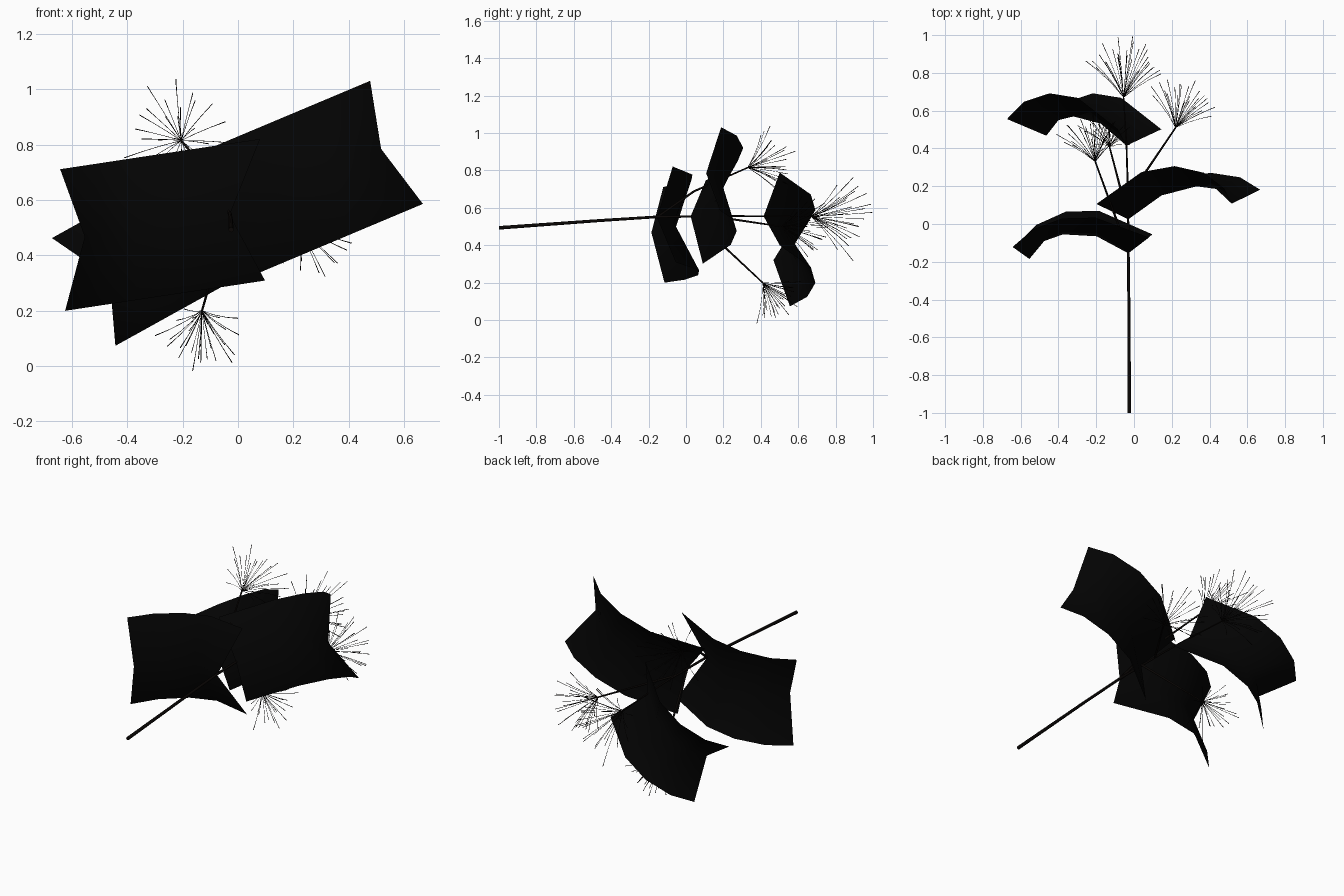
import bpy, math, random
from mathutils import Vector

random.seed(4)
cube = bpy.data.objects.get("Cube")
if cube:
    bpy.data.objects.remove(cube, do_unlink=True)


def material(name, rgb):
    m = bpy.data.materials.new(name)
    m.use_nodes = True
    m.diffuse_color = (*rgb, 1)
    bsdf = m.node_tree.nodes["Principled BSDF"]
    bsdf.inputs["Base Color"].default_value = (*rgb, 1)
    return m


leaf_black = material("leaf_black", (0.001, 0.001, 0.001))
stem_black = material("stem_black", (0.003, 0.002, 0.0015))


def tubes(name, paths, radius, sides=0):
    """Thin round strands; each path point is (position, relative thickness)."""
    curve = bpy.data.curves.new(name, "CURVE")
    curve.dimensions = "3D"
    curve.bevel_depth = radius
    curve.bevel_resolution = sides
    curve.use_fill_caps = True
    for path in paths:
        spline = curve.splines.new("POLY")
        spline.points.add(len(path) - 1)
        for point, (co, thick) in zip(spline.points, path):
            point.co = (*co, 1)
            point.radius = thick
    curve.materials.append(stem_black)
    obj = bpy.data.objects.new(name, curve)
    bpy.context.collection.objects.link(obj)
    bpy.ops.object.select_all(action="DESELECT")
    obj.select_set(True)
    bpy.context.view_layer.objects.active = obj
    bpy.ops.object.convert(target="MESH")


# Leaf profiles along the length: (distance, bow toward the back)
MIDRIB = [(0, 0), (.17, .09), (.35, .1), (.45, .065), (.53, -.03)]
EDGE = [(0, .1), (.17, .225), (.35, .22), (.51, .15), (.62, .04)]


def leaf(name, base, angle, lean, half_width, heel, stretch, slope, bow):
    """Folded, arched sheet: grows along angle, its width runs along lean.
    stretch is (midrib, edges); bow is (lower, midrib, upper)."""
    angle, lean = math.radians(angle), math.radians(lean)
    along = Vector((math.cos(angle), 0, math.sin(angle)))
    across = Vector((math.cos(lean), 0, math.sin(lean)))
    verts = []
    for mid, edge in zip(MIDRIB, EDGE):
        for side, (u, w) in ((-1, edge), (0, mid), (1, edge)):
            u *= stretch[abs(side)]
            if side and mid[0] == 0:
                u = -heel  # base corners reach past the stem
            depth = Vector((0, w * bow[side + 1] + slope * u, 0))
            verts.append(Vector(base) + along * u + across * side * half_width + depth)
    faces = [(r * 3 + c, r * 3 + c + 1, r * 3 + c + 4, r * 3 + c + 3)
             for r in range(len(MIDRIB) - 1) for c in range(2)]
    mesh = bpy.data.meshes.new(name)
    mesh.from_pydata(verts, [], faces)
    mesh.materials.append(leaf_black)
    mesh.shade_smooth()
    obj = bpy.data.objects.new(name, mesh)
    bpy.context.collection.objects.link(obj)


leaf("front_leaf", (-.03, -.155, .547), 188.6, 92, .256, .12,
     (1, .985), 0, (1, 1, .84))
leaf("middle_leaf", (-.03, .025, .555), 22.8, 113.2, .242, .08,
     (1.12, 1.055), .19, (.8, 1, .96))
leaf("back_leaf", (-.04, .415, .555), 209, 120.5, .226, .08,
     (.915, .955), .17, (1, 1, 1))


def tuft(name, centre, axis, length, spread, count):
    """Spray of fine filaments fanning out around an axis."""
    centre, axis = Vector(centre), Vector(axis).normalized()
    side = axis.orthogonal().normalized()
    other = axis.cross(side)
    paths = []
    for i in range(count):
        turn = i * math.pi * (3 - math.sqrt(5))
        tilt = math.radians(spread) * math.sqrt((i + .3) / count)
        reach = length * random.uniform(.68, 1) if i else length
        radial = side * math.cos(turn) + other * math.sin(turn)
        path = []
        for t in (0, .35, .7, 1):
            bend = tilt * (.85 + .15 * t)
            direction = axis * math.cos(bend) + radial * math.sin(bend)
            path.append((centre + direction * reach * t, .8 if t < .9 else 1.4))
        paths.append(path)
    tubes(name, paths, .0013)


# Main stem
stem = [((-.025, -1, .493), 1.2), ((-.027, -.46, .532), 1),
        ((-.03, -.15, .552), .9), ((-.033, .2, .556), .65),
        ((-.04, .42, .555), .55), ((-.055, .67, .553), .4)]
tubes("main_stem", [stem], .008, 2)

# Side stalks and filament tufts: start, tip, axis, length, spread
SPRAYS = {
    "upper": ((-.03, -.15, .553), (-.205, .33, .815), (-.12, .95, .25), .27, 58),
    "side": ((-.03, .14, .555), (.22, .51, .5), (.3, .9, -.08), .27, 58),
    "lower": ((-.03, .03, .555), (-.13, .41, .2), (0, .62, -.65), .225, 54),
}
for label, (start, tip, axis, length, spread) in SPRAYS.items():
    start, tip = Vector(start), Vector(tip)
    middle = start.lerp(tip, .4) + Vector((0, 0, .03 if label == "upper" else 0))
    tubes(label + "_stalk", [[(start, 1.1), (middle, 1), (tip, .7)]], .006, 1)
    tuft(label + "_tuft", tip, axis, length, spread, 28)
tuft("end_tuft", (-.055, .67, .553), (.08, 1, 0), .33, 55, 30)
